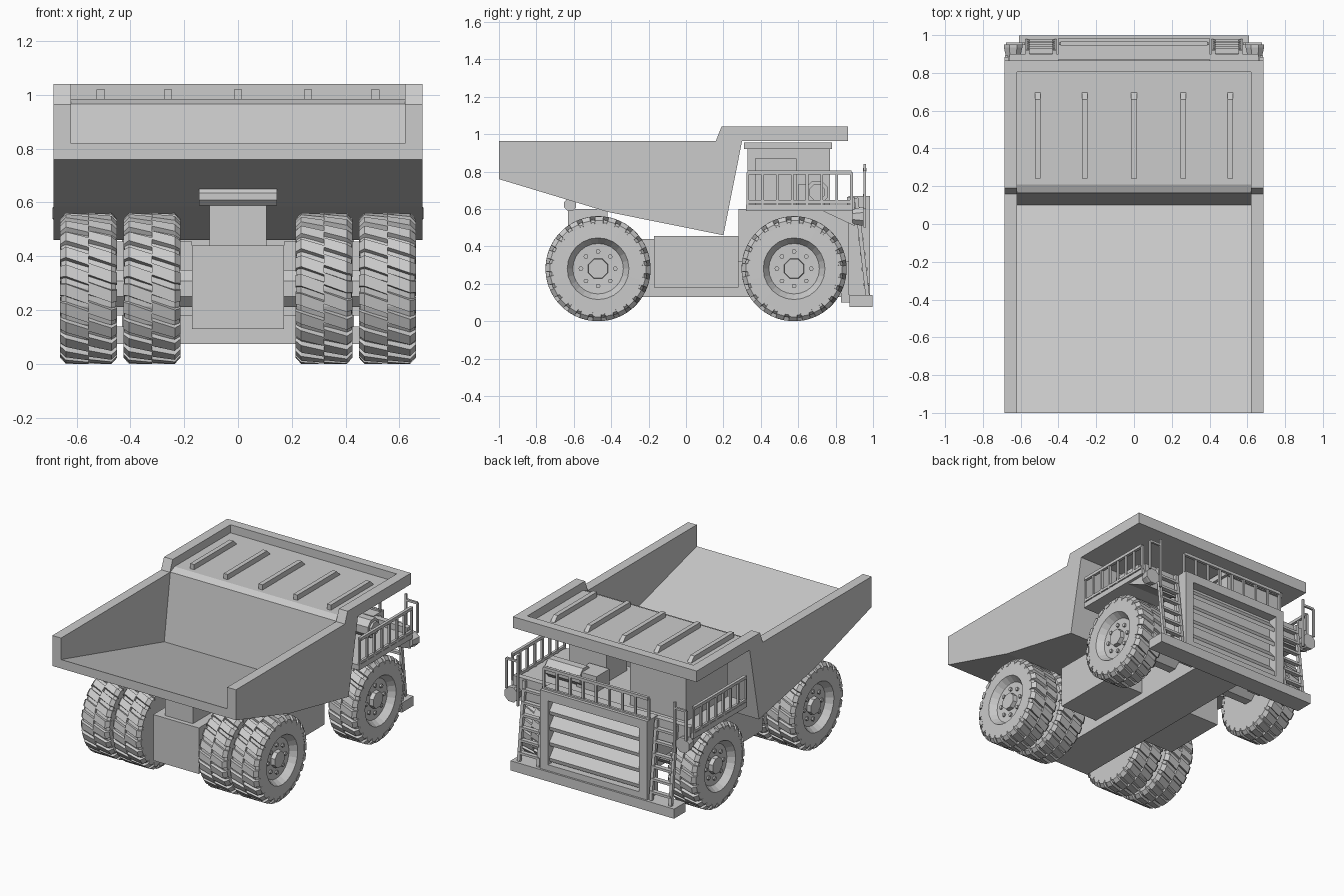
import bpy, bmesh
from math import sin, cos, pi
from mathutils import Vector, Matrix

if "Cube" in bpy.data.objects:
    bpy.data.objects.remove(bpy.data.objects["Cube"])


def finish(name, bm):
    bmesh.ops.recalc_face_normals(bm, faces=bm.faces)
    me = bpy.data.meshes.new(name)
    bm.to_mesh(me)
    bm.free()
    ob = bpy.data.objects.new(name, me)
    bpy.context.collection.objects.link(ob)
    return ob


def add_prism(bm, pts, x0, x1):
    a = [bm.verts.new((x0, y, z)) for y, z in pts]
    b = [bm.verts.new((x1, y, z)) for y, z in pts]
    bm.faces.new(a)
    bm.faces.new(b[::-1])
    n = len(pts)
    for i in range(n):
        j = (i + 1) % n
        bm.faces.new((a[i], b[i], b[j], a[j]))


def add_box(bm, x0, x1, y0, y1, z0, z1):
    add_prism(bm, [(y0, z0), (y1, z0), (y1, z1), (y0, z1)], x0, x1)


def add_rod(bm, p, q, r, n=6, r2=None):
    p, q = Vector(p), Vector(q)
    d = q - p
    m = Matrix.Translation((p + q) / 2) @ d.to_track_quat('Z', 'Y').to_matrix().to_4x4() \
        @ Matrix.Rotation(pi / n, 4, 'Z')
    bmesh.ops.create_cone(bm, cap_ends=True, segments=n, radius1=r, radius2=r2 or r,
                          depth=d.length, matrix=m)


def boxes(name, *dims):
    bm = bmesh.new()
    for d in dims:
        add_box(bm, *d)
    return finish(name, bm)


def prism(name, pts, *spans):
    bm = bmesh.new()
    for s in spans:
        add_prism(bm, pts, *s)
    return finish(name, bm)


def rods(name, *items):
    bm = bmesh.new()
    for it in items:
        add_rod(bm, *it)
    return finish(name, bm)


# Dump bed: side walls, then floor + front wall + canopy as one section
prism("bed_side_walls",
      [(-1, .76), (-.42, .585), (.20, .46), (.30, .965), (.865, .965), (.865, 1.04),
       (.19, 1.04), (.16, .965), (-1, .965)], (-.685, -.62), (.62, .685))
prism("bed_floor_and_canopy",
      [(-1, .76), (-.42, .585), (.20, .46), (.30, .965), (.865, .965), (.865, 1.04),
       (.805, 1.04), (.805, .985), (.21, .985), (.165, .965), (.10, .52), (-1, .82)], (-.62, .62))
prism("canopy_ribs", [(.24, .98), (.70, .98), (.66, 1.02), (.24, 1.02)],
      *[(x - .015, x + .015) for x in (-.51, -.26, 0, .26, .51)])

# Chassis
boxes("main_frame", (-.17, .17, -.66, .90, .13, .44))
boxes("rear_hinge_post", (-.105, .105, -.63, -.42, .43, .60))
rods("bed_hinge", ((-.145, -.62, .622), (.145, -.62, .622), .035, 8))
boxes("side_tanks", (.17, .45, -.17, .28, .18, .455), (-.45, -.17, -.17, .28, .18, .455))
boxes("engine_block", (-.34, .34, .28, .89, .32, .60))
rods("axles", ((-.5, -.47, .28), (.5, -.47, .28), .075, 8),
     ((-.5, .578, .28), (.5, .578, .28), .075, 8))
boxes("front_bumper", (-.61, .61, .875, .998, .075, .14))
boxes("bumper_brackets", *[(s * .28 - .05, s * .28 + .05, .83, .89, .10, .38) for s in (-1, 1)])


# Wheel: revolved tire and rim, slanted lugs in two rows, hub and bolts
def wheel_mesh():
    bm = bmesh.new()
    n = 24
    prof = [(-.102, .001), (-.102, .25), (-.085, .264), (.085, .264), (.102, .25),
            (.104, .165), (.06, .135), (.055, .001)]
    rings = [[bm.verts.new((x, r * cos(2 * pi * i / n), r * sin(2 * pi * i / n)))
              for i in range(n)] for x, r in prof]
    for a, b in zip(rings, rings[1:]):
        for i in range(n):
            j = (i + 1) % n
            bm.faces.new((a[i], a[j], b[j], b[i]))
    bm.faces.new(rings[0])
    bm.faces.new(rings[-1])
    lugs, w, skew = 24, .10, .11
    for side in (-1, 1):
        for k in range(lugs):
            a0 = 2 * pi * (k + (.5 if side > 0 else 0)) / lugs
            st = []
            for x, r0, r1, off in ((0, .25, .281, 0), (.085, .25, .281, skew),
                                   (.106, .235, .258, skew)):
                st.append([bm.verts.new((side * x, r * cos(a0 + side * off + d),
                                         r * sin(a0 + side * off + d)))
                           for r, d in ((r0, -w), (r0, w), (r1, w * .8), (r1, -w * .8))])
            bm.faces.new(st[0])
            bm.faces.new(st[-1])
            for a, b in zip(st, st[1:]):
                for i in range(4):
                    j = (i + 1) % 4
                    bm.faces.new((a[i], a[j], b[j], b[i]))
    add_rod(bm, (.04, 0, 0), (.085, 0, 0), .06, 8, .055)
    for k in range(8):
        y, z = .092 * cos(k * pi / 4), .092 * sin(k * pi / 4)
        add_rod(bm, (.05, y, z), (.07, y, z), .013, 6)
    return finish("front_wheel_right", bm)


wheel = wheel_mesh()
wheel.location = (.555, .578, .281)
for name, x, y in (("front_wheel_left", -.555, .578),
                   ("rear_outer_wheel_right", .555, -.47), ("rear_outer_wheel_left", -.555, -.47),
                   ("rear_inner_wheel_right", .32, -.47), ("rear_inner_wheel_left", -.32, -.47)):
    ob = bpy.data.objects.new(name, wheel.data)
    ob.location = (x, y, .281)
    ob.rotation_euler.z = 0 if x > 0 else pi
    bpy.context.collection.objects.link(ob)

# Deck and fenders
boxes("deck", (-.68, .68, .32, .89, .59, .625))
prism("fenders", [(.72, .595), (.90, .51), (.90, .665), (.86, .665), (.86, .62), (.72, .62)],
      (-.66, -.40), (.40, .66))

# Radiator: frame, back panel and tilted slats
boxes("radiator_frame", (-.40, -.34, .87, .985, .14, .67), (.34, .40, .87, .985, .14, .67),
      (-.34, .34, .87, .985, .61, .67), (-.34, .34, .87, .985, .14, .18),
      (-.34, .34, .87, .92, .18, .61))
bm = bmesh.new()
for i in range(4):
    z = .195 + i * .105
    add_prism(bm, [(.915, z + .06), (.965, z), (.97, z + .025), (.915, z + .09)], -.34, .34)
finish("radiator_slats", bm)

# Cab and deck equipment
boxes("cab", (-.54, -.12, .33, .77, .62, .925))
boxes("cab_roof", (-.56, -.10, .31, .78, .92, .955))
boxes("equipment_cabinet", (.18, .46, .37, .59, .62, .87), (.15, .30, .60, .74, .62, .73))
rods("air_cleaner", ((.26, .70, .69), (.52, .70, .69), .065, 8),
     ((.51, .70, .69), (.535, .70, .69), .045, 8))


# Handrails: two rails and evenly spaced posts along a line
def handrail(name, p, q, posts, h=.17):
    p, q = Vector(p), Vector(q)
    bm = bmesh.new()
    up = Vector((0, 0, h))
    add_rod(bm, p + up, q + up, .014, 4)
    add_rod(bm, p + up * .08, q + up * .08, .012, 4)
    for i in range(posts):
        b = p.lerp(q, i / (posts - 1))
        add_rod(bm, b, b + up, .010, 4)
    finish(name, bm)


handrail("front_handrail", (-.39, .955, .66), (.39, .955, .66), 9, .15)
for s, side in ((1, "right"), (-1, "left")):
    handrail("side_handrail_" + side, (s * .675, .33, .625), (s * .675, .885, .625), 8)
    # Ladder with side rails and grab post
    bm = bmesh.new()
    for x in (.42, .565):
        add_rod(bm, (s * x, .97, .14), (s * x, .91, .66), .015, 4)
    for i in range(6):
        t = (i + .7) / 6.4
        y, z = .97 - .06 * t, .14 + .52 * t
        add_box(bm, min(s * .42, s * .565), max(s * .42, s * .565),
                y - .015, y + .015, z - .008, z + .008)
    add_rod(bm, (s * .585, .955, .50), (s * .585, .955, .84), .010, 4)
    add_rod(bm, (s * .67, .955, .60), (s * .67, .955, .80), .010, 4)
    add_rod(bm, (s * .585, .955, .80), (s * .67, .955, .80), .010, 4)
    finish("ladder_" + side, bm)
    # Headlamp on the fender corner
    rods("headlamp_" + side, ((s * .64, .89, .56), (s * .64, .935, .56), .042, 8, .053),
         ((s * .64, .935, .56), (s * .64, .95, .56), .053, 8))
